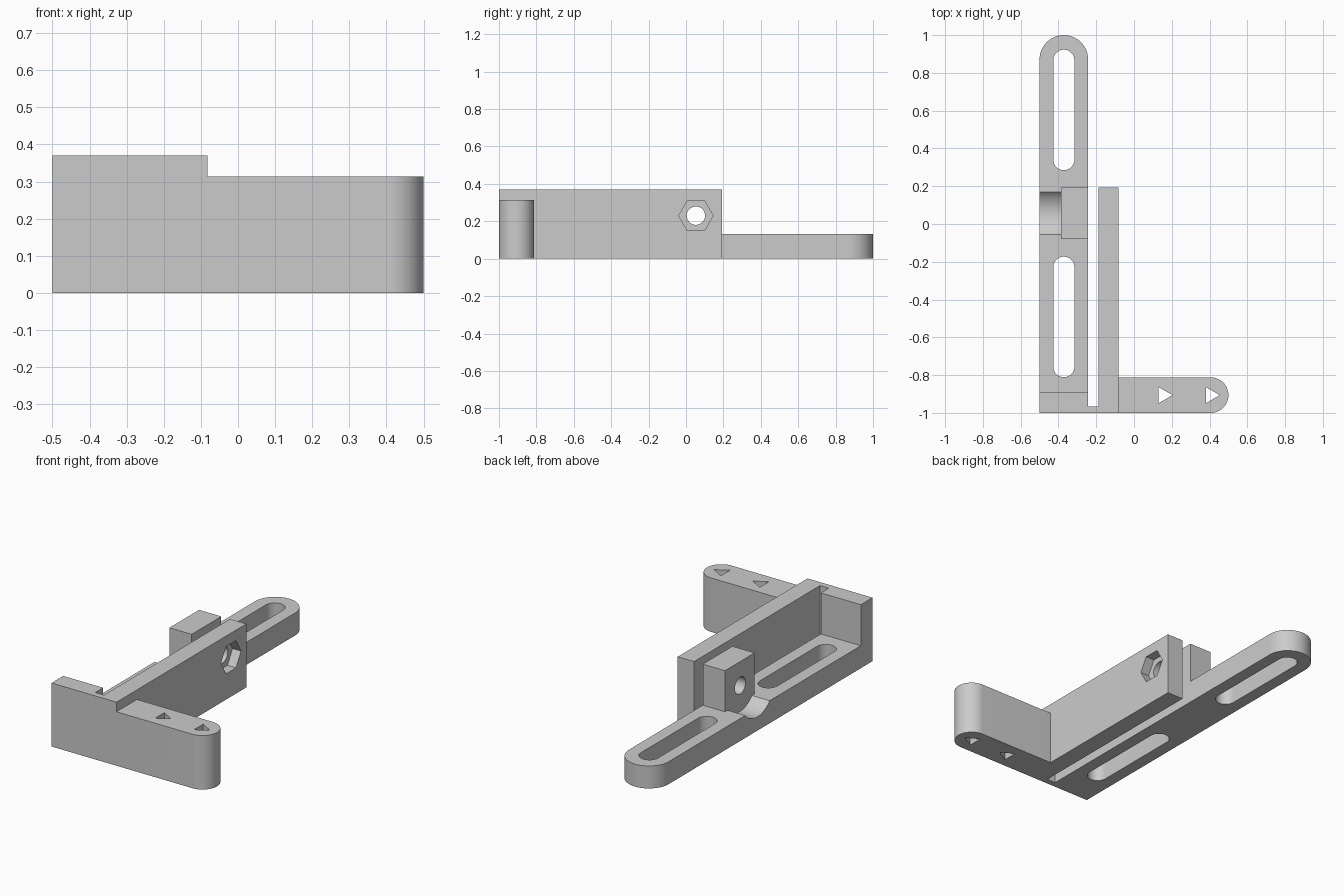
import bpy
import bmesh
from math import pi, cos, sin, radians

if "Cube" in bpy.data.objects:
    bpy.data.objects.remove(bpy.data.objects["Cube"], do_unlink=True)

grey = bpy.data.materials.new("light grey plastic")
grey.use_nodes = True
grey.diffuse_color = (0.6, 0.6, 0.6, 1)
grey.node_tree.nodes["Principled BSDF"].inputs["Base Color"].default_value = (0.6, 0.6, 0.6, 1)


def arc(cx, cy, r, start, end, steps):
    angles = [radians(start + (end - start) * i / steps) for i in range(steps + 1)]
    return [(cx + r * cos(a), cy + r * sin(a)) for a in angles]


def ring(cx, cy, r, sides):
    return arc(cx, cy, r, 0, 360, sides)[:-1]


def rect(x0, x1, y0, y1):
    return [(x0, y0), (x1, y0), (x1, y1), (x0, y1)]


def prism(name, outline, low, high, along_x=False):
    """Extrude an outline along z, or a (y, z) outline along x."""
    bm = bmesh.new()
    place = (lambda u, v, w: (w, u, v)) if along_x else (lambda u, v, w: (u, v, w))
    face = bm.faces.new([bm.verts.new(place(u, v, low)) for u, v in outline])
    top = bmesh.ops.extrude_face_region(bm, geom=[face])["geom"]
    shift = place(0, 0, high - low)
    bmesh.ops.translate(bm, vec=shift, verts=[g for g in top if isinstance(g, bmesh.types.BMVert)])
    bmesh.ops.recalc_face_normals(bm, faces=bm.faces)
    mesh = bpy.data.meshes.new(name)
    bm.to_mesh(mesh)
    bm.free()
    mesh.materials.append(grey)
    obj = bpy.data.objects.new(name, mesh)
    bpy.context.collection.objects.link(obj)
    return obj


# Main dimensions
rail_x, rail_r = -0.3715, 0.1285
slit_l, slit_r, wall_x = -0.243, -0.187, -0.082
back_y, arm_y = 0.193, -0.812
rail_top, arm_top, full_top = 0.131, 0.314, 0.37
bolt_y, bolt_z = 0.053, 0.23
arm_r = (arm_y + 1) / 2

# One-piece bracket: rail, thin hinge, side wall and arm
outline = [(-0.5, -1)]
outline += arc(0.5 - arm_r, -1 + arm_r, arm_r, -90, 90, 32)
outline += [(wall_x, arm_y), (wall_x, back_y), (slit_r, back_y),
            (slit_r, -0.965), (slit_l, -0.965)]
outline += arc(rail_x, 1 - rail_r, rail_r, 0, 180, 32)
bracket = prism("bracket", outline, 0, full_top)

# Lower the rail around the clamp block, and the arm
mid = (slit_l + slit_r) / 2
cutters = [
    prism("cut_rail_back", rect(-0.7, mid, back_y, 1.2), rail_top, 0.6),
    prism("cut_rail_front", rect(-0.7, mid, -0.893, -0.079), rail_top, 0.6),
    prism("cut_block_side", rect(-0.7, -0.386, -0.3, 0.4), rail_top, 0.6),
    prism("cut_arm_top", rect(wall_x, 0.7, -1.2, -0.7), arm_top, 0.6),
]

# Mounting slots in the rail
slot_r = 0.056
for y0, y1 in ((0.285, 0.923), (-0.811, -0.173)):
    slot = arc(rail_x, y1 - slot_r, slot_r, 0, 180, 24)
    slot += arc(rail_x, y0 + slot_r, slot_r, 180, 360, 24)
    cutters.append(prism("cut_slot", slot, -0.2, 0.6))

# Bolt head scoop, bolt hole and nut pocket
cutters += [
    prism("cut_scoop", ring(bolt_y + 0.004, bolt_z, 0.15, 64), -0.7, -0.386, True),
    prism("cut_bolt_hole", ring(bolt_y, bolt_z, 0.049, 40), -0.7, 0.1, True),
    prism("cut_nut_pocket", ring(bolt_y, bolt_z, 0.092, 6), wall_x - 0.055, 0.1, True),
]

# Triangular holes through the arm
for x in (0.155, 0.405):
    cutters.append(prism("cut_triangle", ring(x, -1 + arm_r, 0.049, 3), -0.2, 0.6))

bpy.context.view_layer.objects.active = bracket
for cutter in cutters:
    cutter.hide_render = True
    mod = bracket.modifiers.new(cutter.name, "BOOLEAN")
    mod.operation = "DIFFERENCE"
    mod.solver = "EXACT"
    mod.object = cutter
    bpy.ops.object.modifier_apply(modifier=mod.name)
for cutter in cutters:
    bpy.data.objects.remove(cutter, do_unlink=True)

bpy.ops.object.select_all(action="DESELECT")
bracket.select_set(True)
bpy.ops.object.shade_smooth_by_angle(angle=radians(30))
